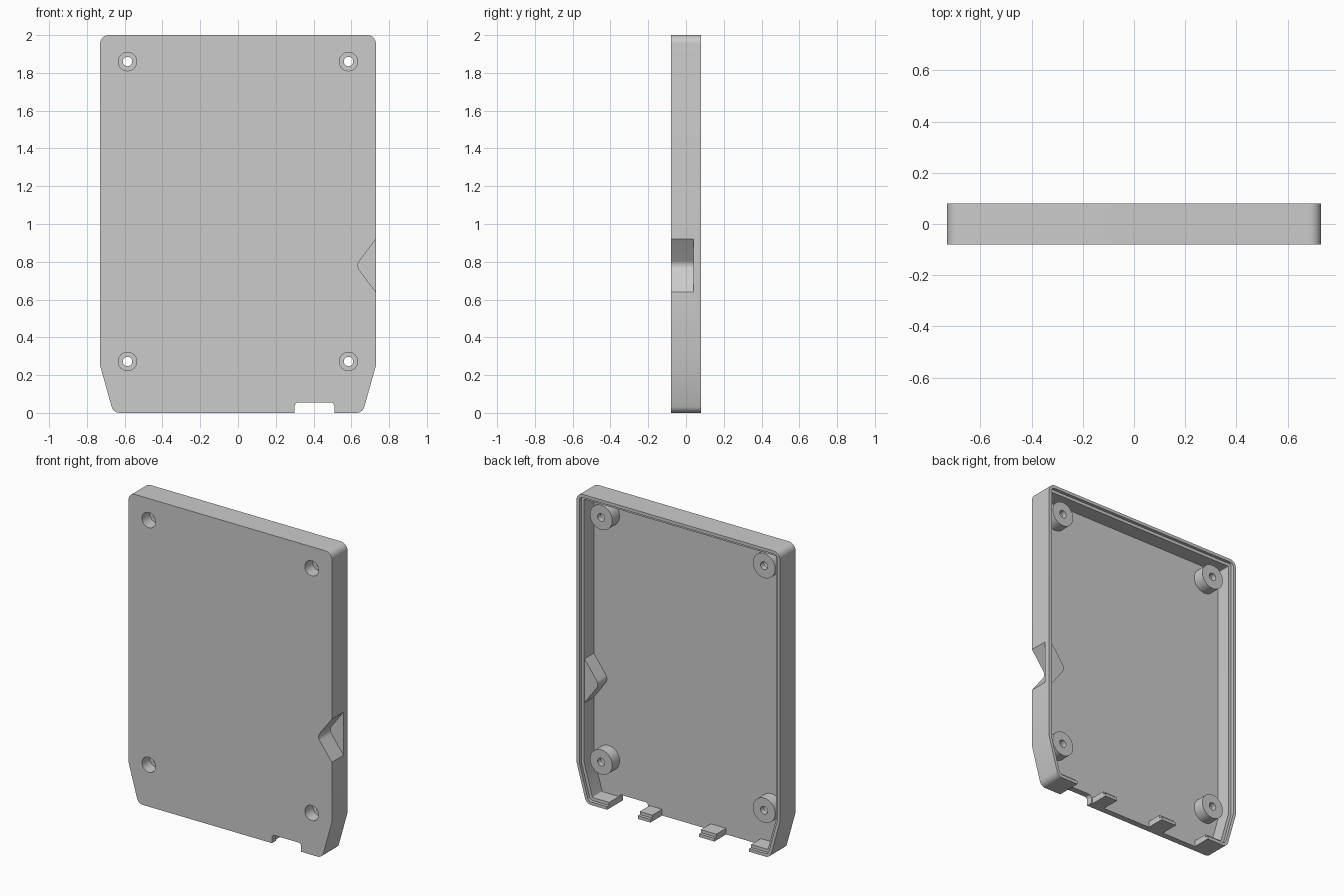
import bpy, bmesh, math
from mathutils import Vector

cube = bpy.data.objects.get("Cube")
if cube:
    bpy.data.objects.remove(cube, do_unlink=True)

grey = bpy.data.materials.new("plain grey")
grey.use_nodes = True
colour = (0.6, 0.6, 0.6, 1)
grey.diffuse_color = colour
grey.node_tree.nodes["Principled BSDF"].inputs["Base Color"].default_value = colour

FRONT, BACK, FLOOR, WALL = -0.08, 0.08, -0.04, 0.04


def fillet(points, radii, steps=8):
    """Round the corners of a polygon in the x-z plane."""
    out = []
    for i, p in enumerate(points):
        p, r = Vector(p), radii[i]
        if r <= 0:
            out.append(p)
            continue
        a = (Vector(points[i - 1]) - p).normalized()
        b = (Vector(points[(i + 1) % len(points)]) - p).normalized()
        half = a.angle(b) / 2
        centre = p + (a + b).normalized() * (r / math.sin(half))
        start = p + a * (r / math.tan(half)) - centre
        end = p + b * (r / math.tan(half)) - centre
        for k in range(steps + 1):
            out.append(centre + start.lerp(end, k / steps).normalized() * r)
    return out


def inset(points, d):
    """Move every edge of a counter-clockwise convex polygon inward."""
    out = []
    for i, p in enumerate(points):
        p = Vector(p)
        a = (p - Vector(points[i - 1])).normalized()
        b = (Vector(points[(i + 1) % len(points)]) - p).normalized()
        na, nb = Vector((-a.y, a.x)), Vector((-b.y, b.x))
        out.append(p + (na + nb) * (d / (1 + na.dot(nb))))
    return out


def prism(name, points, y0, y1):
    """Extrude an x-z profile along y."""
    bm = bmesh.new()
    face = bm.faces.new([bm.verts.new((p[0], y0, p[1])) for p in points])
    ext = bmesh.ops.extrude_face_region(bm, geom=[face])
    moved = [v for v in ext["geom"] if isinstance(v, bmesh.types.BMVert)]
    bmesh.ops.translate(bm, vec=(0, y1 - y0, 0), verts=moved)
    if face.is_valid and len(face.link_loops if hasattr(face, "link_loops") else face.loops) == 0:
        bm.faces.remove(face)
    bmesh.ops.recalc_face_normals(bm, faces=bm.faces)
    mesh = bpy.data.meshes.new(name)
    bm.to_mesh(mesh)
    bm.free()
    mesh.materials.append(grey)
    obj = bpy.data.objects.new(name, mesh)
    bpy.context.collection.objects.link(obj)
    return obj


def disc(x, z, r, n=40):
    return [(x + r * math.cos(2 * math.pi * k / n), z + r * math.sin(2 * math.pi * k / n))
            for k in range(n)]


def rect(x0, x1, z0, z1):
    return [(x0, z0), (x1, z0), (x1, z1), (x0, z1)]


def combine(target, other, operation):
    mod = target.modifiers.new("combine", "BOOLEAN")
    mod.object, mod.operation, mod.solver = other, operation, "EXACT"
    bpy.context.view_layer.objects.active = target
    bpy.ops.object.modifier_apply(modifier=mod.name)
    bpy.data.objects.remove(other, do_unlink=True)


# Tray outline with tapered lower corners
half = [(0.66, 0), (0.73, 0.25), (0.73, 2)]
outline = half + [(-x, z) for x, z in reversed(half)]


def tray_profile(d):
    r = 0.045 - d
    return fillet(inset(outline, d), [r, 0, r, r, 0, r])


shell = prism("case_shell", tray_profile(0), FRONT, BACK)

# Hollow cavity and the stepped lip round its rim
combine(shell, prism("cavity", tray_profile(WALL), FLOOR, 0.2), "DIFFERENCE")
combine(shell, prism("lip_step", tray_profile(WALL / 2), 0.06, 0.2), "DIFFERENCE")

# Gaps that leave only short tabs of the bottom wall
for x0, x1 in ((-0.51, -0.26), (-0.15, 0.2), (0.29, 0.4)):
    combine(shell, prism("bottom_gap", rect(x0, x1, -0.1, 0.06), FLOOR, 0.2), "DIFFERENCE")

# Connector opening through the bottom edge
opening = fillet(rect(0.3, 0.51, -0.1, 0.055), [0, 0, 0.02, 0.02])
combine(shell, prism("connector_opening", opening, -0.2, 0.2), "DIFFERENCE")


# Thumb notch in the side, with its inner housing
def vee(tip, base, spread):
    return fillet([(tip, 0.78), (base, 0.78 - spread), (base, 0.78 + spread)], [0.04, 0, 0])


combine(shell, prism("notch_housing", vee(0.586, 0.715, 0.177), -0.06, 0.055), "UNION")
combine(shell, prism("thumb_notch", vee(0.625, 0.83, 0.273), -0.2, 0.04), "DIFFERENCE")

# Screw posts with counterbored holes
for x in (-0.585, 0.585):
    for z in (0.272, 1.86):
        combine(shell, prism("post", disc(x, z, 0.08), -0.06, 0.035), "UNION")
        combine(shell, prism("counterbore", disc(x, z, 0.049), -0.2, 0), "DIFFERENCE")
        combine(shell, prism("screw_hole", disc(x, z, 0.025), -0.2, 0.2), "DIFFERENCE")

bpy.ops.object.select_all(action="DESELECT")
shell.select_set(True)
bpy.context.view_layer.objects.active = shell
bpy.ops.object.shade_smooth_by_angle(angle=math.radians(25))
